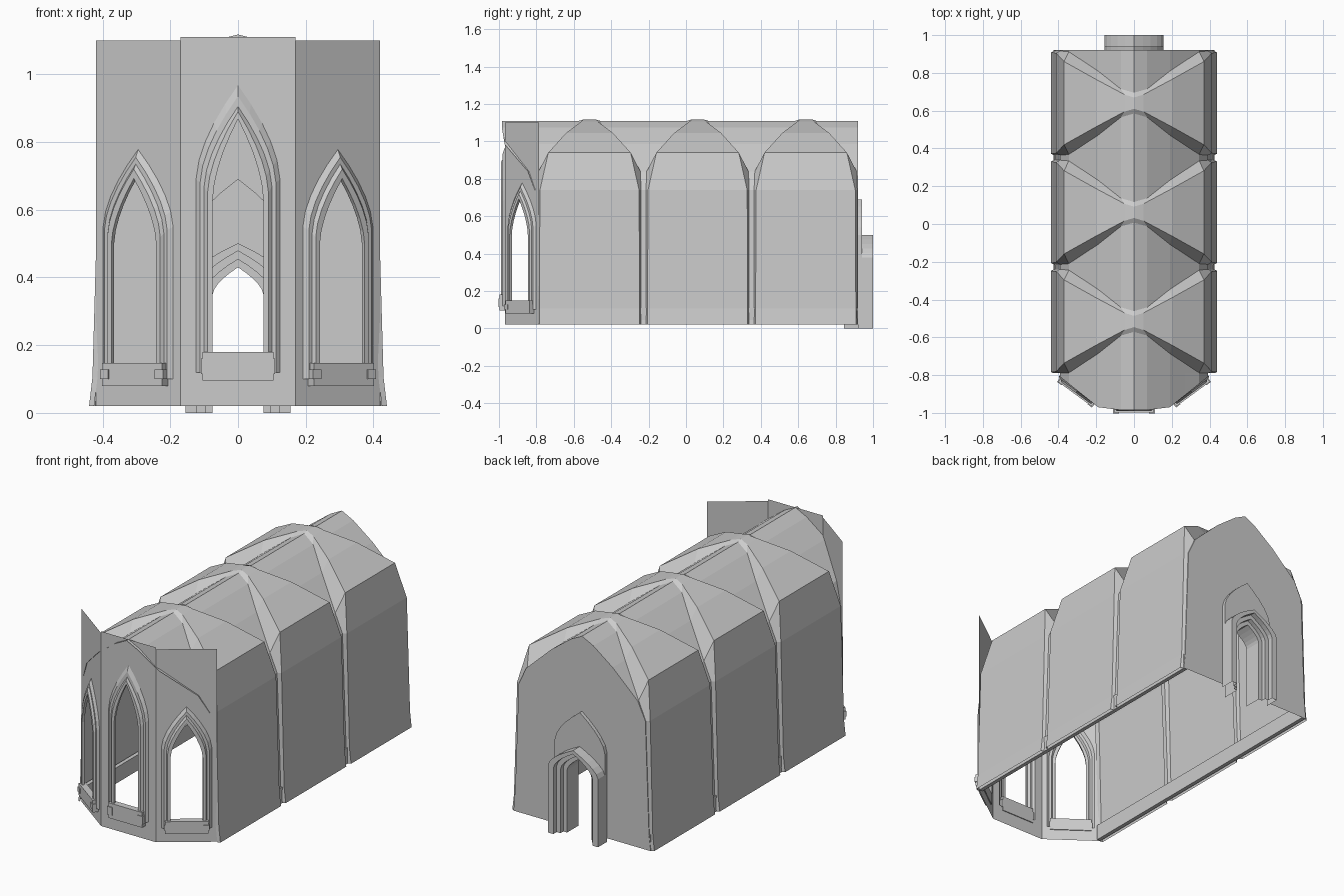
import bpy, bmesh
from mathutils import Vector

if "Cube" in bpy.data.objects:
    bpy.data.objects.remove(bpy.data.objects["Cube"])

BOTTOM, TOP, BACK = 0.02, 1.11, 0.92
SPACING = 0.578
CENTERS = [0.062 + SPACING * k for k in (-1, 0, 1)]

# half profiles (x, z, distance from bay centre): raised cell and lower pier/barrel
CELL = [(.44, .02, .268), (.43, .105, .268), (.412, .74, .265), (.37, .94, .22),
        (.2, 1.045, .125), (.05, 1.105, .045), (0, 1.118, .03)]
BARREL = [(.425, .02, .276), (.415, .105, .276), (.392, .74, .276), (.345, .84, .272),
          (.19, .985, .17), (.07, 1.075, .075), (0, 1.11, .055)]


def finish(bm, name):
    bmesh.ops.remove_doubles(bm, verts=bm.verts, dist=1e-5)
    bmesh.ops.recalc_face_normals(bm, faces=bm.faces)
    me = bpy.data.meshes.new(name)
    bm.to_mesh(me)
    bm.free()
    ob = bpy.data.objects.new(name, me)
    bpy.context.collection.objects.link(ob)
    return ob


def grid(bm, columns, closed=False):
    """Skin a list of equally long point rows."""
    rows = [[bm.verts.new(p) for p in c] for c in columns]
    n = len(rows[0])
    for a, b in zip(rows, rows[1:]):
        for i in range(n if closed else n - 1):
            j = (i + 1) % n
            bm.faces.new((a[i], a[j], b[j], b[i]))


def box(name, place, u, z, d):
    """Box in the local wall frame given by place(u, z, d)."""
    bm = bmesh.new()
    grid(bm, [[place(a, b, e) for a, b in ((u[0], z[0]), (u[1], z[0]), (u[1], z[1]), (u[0], z[1]))]
              for e in d], True)
    for e in d:
        bm.faces.new([bm.verts.new(place(a, b, e)) for a, b in
                      ((u[0], z[0]), (u[1], z[0]), (u[1], z[1]), (u[0], z[1]))])
    finish(bm, name)


def arch(w, z0, zs, za, n=5):
    """Pointed arch outline from left foot over the apex to right foot."""
    left = [(-w, z0)]
    for i in range(n + 1):
        t = i / n
        left.append((-w * (1 - t ** 1.65), zs + (za - zs) * t))
    return left + [(-u, z) for u, z in reversed(left[:-1])]


def wall_frame(origin, along, normal):
    o, t, n = Vector(origin), Vector(along).normalized(), Vector(normal).normalized()
    return lambda u, z, d=0: o + t * u + n * d + Vector((0, 0, z))


# vaulted nave bays
for k, c in enumerate(CENTERS):
    bm = bmesh.new()
    for s in (-1, 1):
        cols = []
        for prof, side, full in ((BARREL, -1, 1), (BARREL, -1, 0), (CELL, -1, 0),
                                 (CELL, 1, 0), (BARREL, 1, 0), (BARREL, 1, 1)):
            col = []
            for x, z, off in prof:
                y = c + side * (SPACING / 2 if full else off)
                col.append((s * x, min(max(y, -.79), BACK), z))
            cols.append(col)
        grid(bm, cols)
    bmesh.ops.dissolve_degenerate(bm, dist=1e-5, edges=bm.edges)
    finish(bm, f"nave_bay_{k + 1}")

# apse vault: the barrel carried on to the slanted apse walls
bm = bmesh.new()
for s in (-1, 1):
    part = BARREL[2:4] + [(.27, .91, 0)] + BARREL[4:]
    grid(bm, [[(s * x, -.79, z) for x, z, _ in part],
              [(s * x, max(-.985, -.79 - (.415 - x) * .8), z) for x, z, _ in part]])
finish(bm, "apse_vault")


def window_wall(name, place, hw, top, rings, sill):
    """Flat wall with a pointed opening, stepped frame and sill."""
    bm = bmesh.new()
    loops = [[(-hw, BOTTOM), (hw, BOTTOM), (hw, top), (-hw, top)], arch(*rings[0][:4])]
    edges = []
    for lp in loops:
        vs = [bm.verts.new(place(u, z)) for u, z in lp]
        edges += [bm.edges.new((vs[i], vs[i - 1])) for i in range(len(vs))]
    bmesh.ops.triangle_fill(bm, use_beauty=True, use_dissolve=False, edges=edges)
    bmesh.ops.dissolve_limit(bm, angle_limit=.01, verts=bm.verts, edges=bm.edges)
    finish(bm, name + "_wall")
    bm = bmesh.new()
    grid(bm, [[place(u, z, r[4]) for u, z in arch(*r[:4])] for r in rings], True)
    finish(bm, name + "_frame")
    w, z0, z1 = sill
    box(name + "_sill", place, (-w, w), (z0, z1), (-.005, .03))
    for s in (-1, 1):
        u = sorted((s * (w - .025), s * (w + .005)))
        box(name + "_sill_end", place, u, (z0 + .02, z1 - .02), (-.005, .034))


# apse walls
front = wall_frame((0, -.968, 0), (1, 0, 0), (0, -1, 0))
window_wall("centre_window", front, .17, TOP,
            [(.124, .12, .69, .968, 0), (.112, .12, .68, .935, .012), (.1, .13, .67, .905, .012),
             (.09, .14, .65, .89, .022), (.075, .175, .63, .868, .022), (.075, .175, .63, .868, .008)],
            (.105, .095, .18))
for s, tag in ((-1, "left"), (1, "right")):
    a, b = Vector((s * .17, -.968, 0)), Vector((s * .42, -.785, 0))
    d = b - a
    place = wall_frame((a + b) / 2, d, (s * abs(d.y), -abs(d.x), 0))
    window_wall(tag + "_window", place, d.length / 2, 1.1,
                [(.128, .1, .55, .778, 0), (.115, .1, .54, .755, .012), (.103, .11, .53, .735, .012),
                 (.097, .12, .52, .72, .022), (.082, .148, .5, .692, .022),
                 (.082, .148, .5, .692, .008)],
                (.11, .08, .148))

# back gable with the doorway cut out
hood = (.155, 0, .5, .69)
half = [(x, z) for x, z, _ in BARREL]
opening = [(u, max(z, BOTTOM)) for u, z in arch(*hood)]
bm = bmesh.new()
outline = half + [(-x, z) for x, z in reversed(half[:-1])] + opening
f = bm.faces.new([bm.verts.new((x, BACK, z)) for x, z in outline])
finish(bm, "back_wall")

# stepped door surround
back = wall_frame((0, BACK, 0), (1, 0, 0), (0, 1, 0))
steps = [(*hood, 0), (.155, 0, .5, .69, .02), (.155, 0, .38, .5, .02), (.155, 0, .38, .5, .08),
         (.122, 0, .37, .48, .08), (.122, 0, .37, .48, .05), (.098, 0, .36, .455, .05),
         (.098, 0, .36, .455, .025), (.075, 0, .35, .43, .025), (.075, 0, .35, .43, -.075)]
bm = bmesh.new()
grid(bm, [[back(u, z, r[4]) for u, z in arch(*r[:4])] for r in steps])
finish(bm, "door_surround")

# skirting ledges inside the long walls
for s, tag in ((-1, "left"), (1, "right")):
    long_wall = wall_frame((s * .4, .068, 0), (0, 1, 0), (s, 0, 0))
    box(tag + "_skirting", long_wall, (-.85, .85), (BOTTOM, .108), (0, .022))
